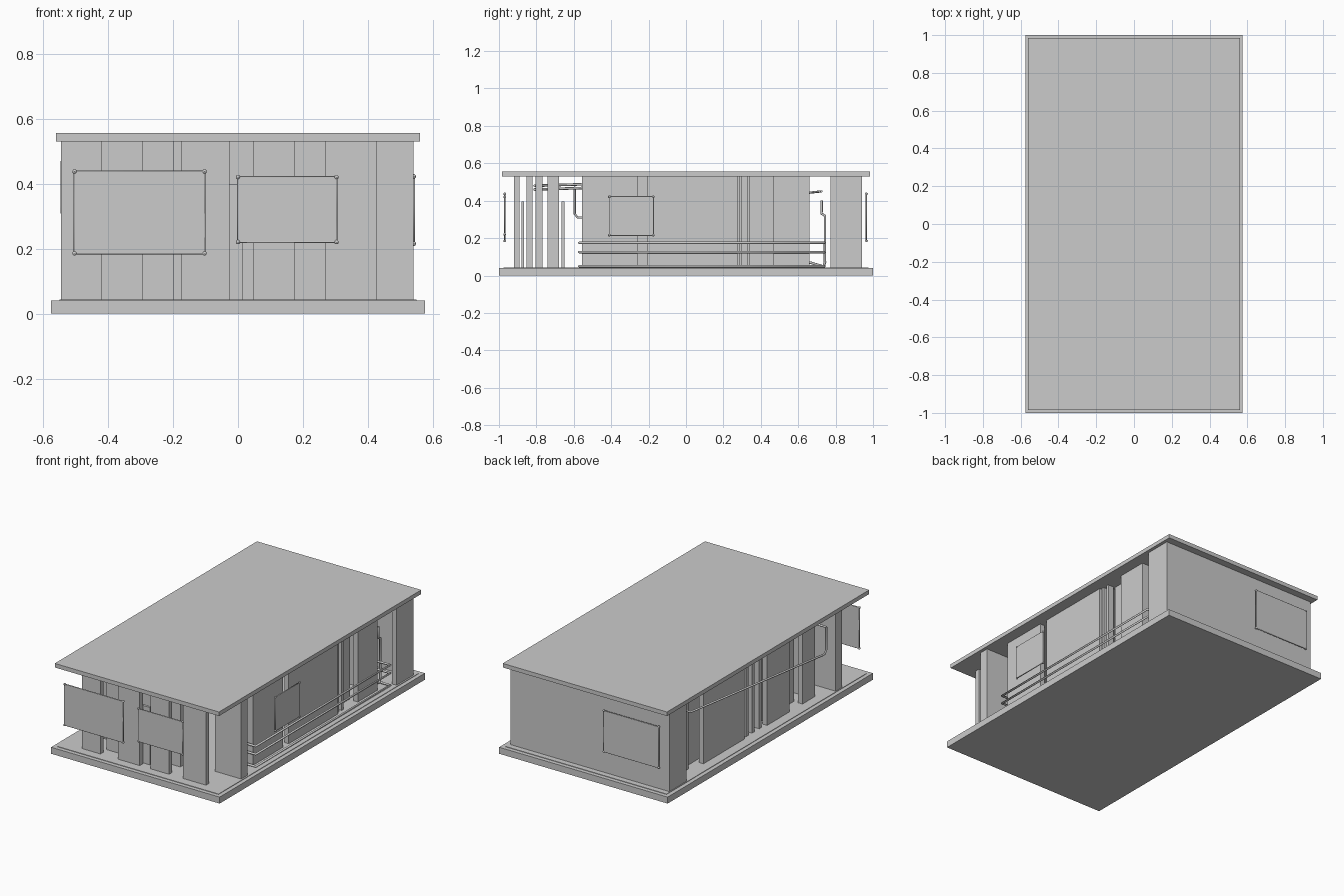
import bpy
from mathutils import Vector

if "Cube" in bpy.data.objects:
    bpy.data.objects.remove(bpy.data.objects["Cube"])

FLOOR, CEIL = 0.04, 0.532


def box(name, x, y, z=(FLOOR, CEIL)):
    bpy.ops.mesh.primitive_cube_add(size=1)
    o = bpy.context.object
    o.name = name
    o.location = ((x[0] + x[1]) / 2, (y[0] + y[1]) / 2, (z[0] + z[1]) / 2)
    o.scale = (x[1] - x[0], y[1] - y[0], z[1] - z[0])
    bpy.ops.object.transform_apply(location=True, rotation=False, scale=True)
    return o


def tube(name, points, r=0.006, cyclic=False):
    c = bpy.data.curves.new(name, 'CURVE')
    c.dimensions = '3D'
    c.bevel_depth = r
    c.bevel_resolution = 2
    c.use_fill_caps = True
    s = c.splines.new('POLY')
    s.points.add(len(points) - 1)
    for p, co in zip(s.points, points):
        p.co = (*co, 1)
    s.use_cyclic_u = cyclic
    o = bpy.data.objects.new(name, c)
    bpy.context.collection.objects.link(o)
    return o


def sign(name, a, b):
    """Thin board between opposite corners, with a tubular rim and corner studs."""
    a, b = Vector(a), Vector(b)
    t = 0.003
    flat_y = abs(a.y - b.y) < 1e-6
    if flat_y:
        box(name + "_board", (a.x, b.x), (a.y - t, a.y + t), (a.z, b.z))
    else:
        box(name + "_board", (a.x - t, a.x + t), (a.y, b.y), (a.z, b.z))
    corners = [(a.x, a.y, a.z), (b.x, b.y, a.z), (b.x, b.y, b.z), (a.x, a.y, b.z)]
    tube(name + "_rim", corners, 0.004, True)
    for co in corners:
        bpy.ops.mesh.primitive_uv_sphere_add(segments=10, ring_count=6, radius=0.007, location=co)
        bpy.context.object.name = name + "_stud"
        bpy.ops.object.shade_smooth_by_angle()


# base slab, floor layer and roof
box("base_slab", (-0.575, 0.575), (-1, 1), (0, 0.04))
box("floor", (-0.55, 0.55), (-0.975, 0.975), (0.038, 0.043))
box("roof", (-0.56, 0.56), (-0.985, 0.985), (0.53, 0.555))

# front row of flat pillars
for x in ((-0.42, -0.294), (-0.174, -0.026), (0.048, 0.174), (0.27, 0.426)):
    box("front_pillar", x, (-0.92, -0.89))

# second row and porch side pillars
box("inner_pillar", (-0.3, -0.198), (-0.853, -0.82))
box("inner_pillar", (0.06, 0.17), (-0.805, -0.767))
for x in ((-0.545, -0.36), (0.36, 0.54)):
    box("porch_pillar", x, (-0.74, -0.68))

# low screens in the porch
for y in ((-0.88, -0.865), (-0.665, -0.65)):
    box("low_screen", (-0.1, 0.015), y, (FLOOR, 0.397))

# back wall with side returns
box("back_wall", (-0.545, 0.54), (0.91, 0.94))
box("back_return_left", (-0.545, -0.515), (0.773, 0.94))
box("back_return_right", (0.51, 0.54), (0.773, 0.94))

# right side wall panels, recesses and posts
for y in ((-0.555, -0.26), (-0.206, 0.275), (0.468, 0.66)):
    box("right_wall_panel", (0.46, 0.49), y)
box("right_recess", (0.40, 0.43), (0.34, 0.475))
for y in ((0.285, 0.30), (0.325, 0.34)):
    box("right_post", (0.44, 0.48), y)

# left side wall panels and posts
for y in ((0.13, 0.53), (-0.31, -0.09), (-0.555, -0.435)):
    box("left_wall_panel", (-0.49, -0.46), y)
box("left_recess", (-0.43, -0.40), (-0.44, 0.66))
for y in (0.09, 0.03, -0.04):
    box("left_post", (-0.48, -0.44), (y - 0.012, y + 0.012))

# end walls of the enclosed rooms
for x in ((-0.49, -0.2), (0.36, 0.49)):
    box("room_front_wall", x, (-0.555, -0.53))
for x in ((-0.46, -0.2), (0.3, 0.49)):
    box("room_back_wall", x, (0.635, 0.66))

# signs on the front, right and back
sign("front_large_sign", (-0.503, -0.97, 0.185), (-0.103, -0.97, 0.437))
sign("front_small_sign", (0.0, -0.97, 0.22), (0.303, -0.97, 0.42))
sign("right_sign", (0.541, -0.41, 0.215), (0.541, -0.175, 0.422))
sign("back_sign", (-0.49, 0.965, 0.185), (-0.115, 0.965, 0.437))

# pipes along the right side, turning inwards at the back
for z in (0.175, 0.125, 0.05):
    tube("right_pipe", [(0.46, -0.57, z), (0.52, -0.57, z), (0.52, 0.74, z), (0.40, 0.74, z)], 0.007)
tube("right_riser", [(0.45, 0.66, 0.07), (0.45, 0.735, 0.05), (0.45, 0.743, 0.07),
                     (0.45, 0.743, 0.32), (0.45, 0.725, 0.33), (0.45, 0.725, 0.40)], 0.007)

# pipe along the left side, rising to the porch ceiling
tube("left_pipe", [(-0.3, 0.725, 0.45), (-0.54, 0.725, 0.45), (-0.54, -0.56, 0.31),
                   (-0.54, -0.58, 0.31), (-0.54, -0.595, 0.33), (-0.54, -0.595, 0.47)], 0.006)
for z in (0.46, 0.48):
    tube("porch_pipe", [(-0.2, -0.81, z), (-0.25, -0.81, z), (-0.25, -0.55, z + 0.008)], 0.007)
tube("porch_cross_pipe", [(-0.54, -0.595, 0.47), (-0.25, -0.595, 0.47)], 0.006)
